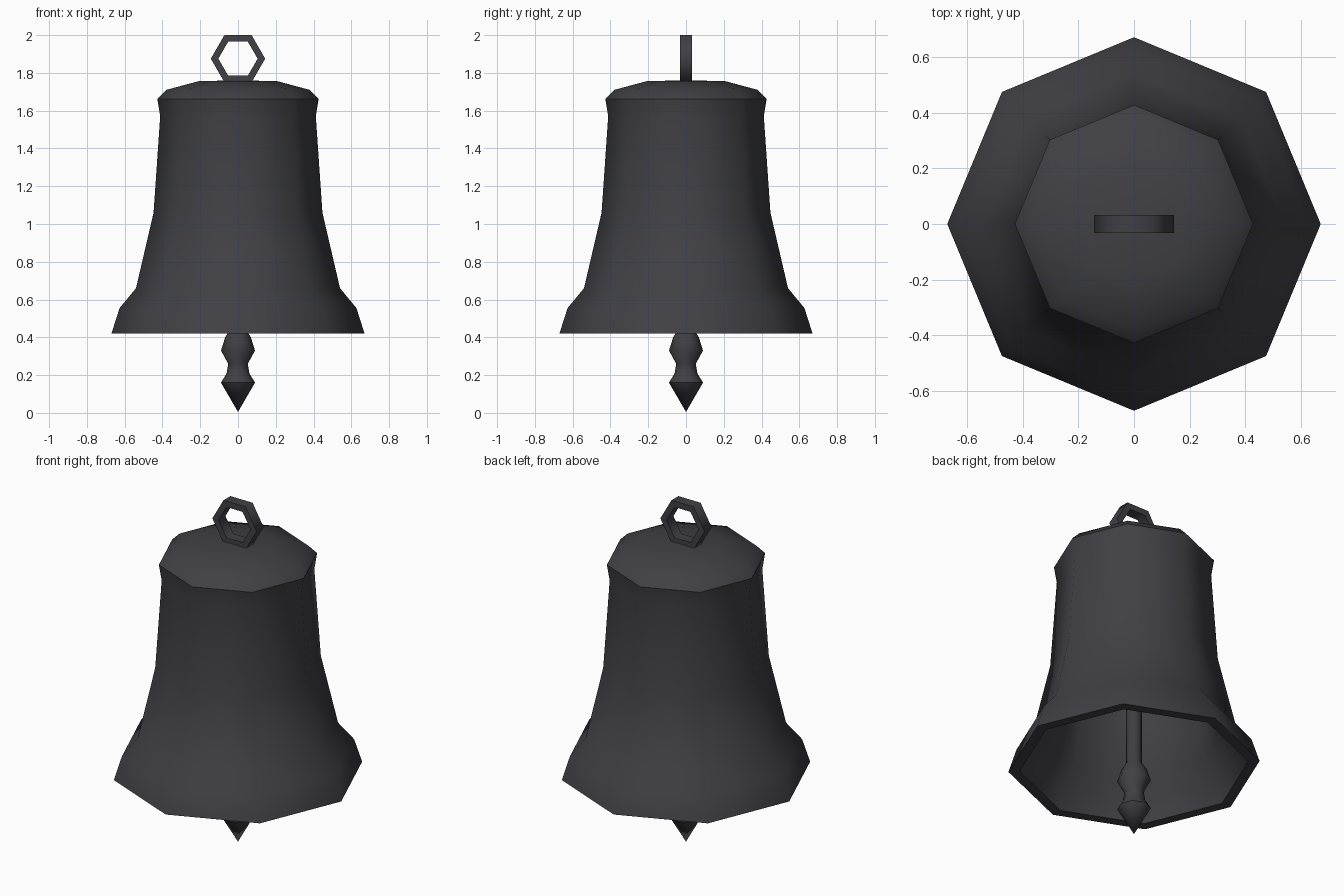
import bpy, bmesh, math

if "Cube" in bpy.data.objects:
    bpy.data.objects.remove(bpy.data.objects["Cube"])

iron = bpy.data.materials.new("dark iron")
iron.diffuse_color = (0.052, 0.050, 0.058, 1)
iron.use_nodes = True
iron.node_tree.nodes["Principled BSDF"].inputs["Base Color"].default_value = iron.diffuse_color


def finish(name, bm, angle):
    bmesh.ops.remove_doubles(bm, verts=bm.verts, dist=1e-5)
    bmesh.ops.recalc_face_normals(bm, faces=bm.faces)
    mesh = bpy.data.meshes.new(name)
    bm.to_mesh(mesh)
    bm.free()
    mesh.materials.append(iron)
    ob = bpy.data.objects.new(name, mesh)
    bpy.context.collection.objects.link(ob)
    bpy.ops.object.select_all(action='DESELECT')
    ob.select_set(True)
    bpy.context.view_layer.objects.active = ob
    bpy.ops.object.shade_smooth_by_angle(angle=math.radians(angle))
    return ob


def lathe(name, profile, sides, angle):
    """Spin (radius, z) points round the z axis."""
    bm = bmesh.new()
    rings = []
    for r, z in profile:
        if r == 0:
            rings.append([bm.verts.new((0, 0, z))] * sides)
        else:
            rings.append([bm.verts.new((r * math.cos(i * math.tau / sides),
                                        r * math.sin(i * math.tau / sides), z))
                          for i in range(sides)])
    for a, b in zip(rings, rings[1:]):
        for i in range(sides):
            j = (i + 1) % sides
            quad = list(dict.fromkeys((a[i], a[j], b[j], b[i])))
            bm.faces.new(quad)
    return finish(name, bm, angle)


# Bell shell: outside from crown to lip, then back up the inside
lathe("bell_shell", [
    (0, 1.76), (0.205, 1.757), (0.38, 1.71), (0.427, 1.663), (0.412, 1.57),
    (0.447, 1.06), (0.54, 0.66), (0.627, 0.555), (0.67, 0.42),
    (0.61, 0.42), (0.575, 0.53), (0.49, 0.64), (0.40, 1.06),
    (0.365, 1.57), (0.33, 1.66), (0, 1.70)], 8, 46)

# Clapper: rod, ball and pointed tip
lathe("clapper", [
    (0, 1.71), (0.042, 1.71), (0.042, 0.44), (0.068, 0.40), (0.09, 0.33),
    (0.052, 0.26), (0.06, 0.21), (0.09, 0.16), (0, 0.005)], 8, 50)

# Hanging ring: six-sided loop with a rectangular section
bm = bmesh.new()
section = [(0.144, -0.032), (0.144, 0.032), (0.104, 0.032), (0.104, -0.032)]
loops = []
for i in range(6):
    a = i * math.tau / 6
    loops.append([bm.verts.new((r * math.cos(a), y, 1.8753 + r * math.sin(a)))
                  for r, y in section])
for i in range(6):
    a, b = loops[i], loops[(i + 1) % 6]
    for k in range(4):
        m = (k + 1) % 4
        bm.faces.new((a[k], a[m], b[m], b[k]))
finish("hanging_ring", bm, 62)
